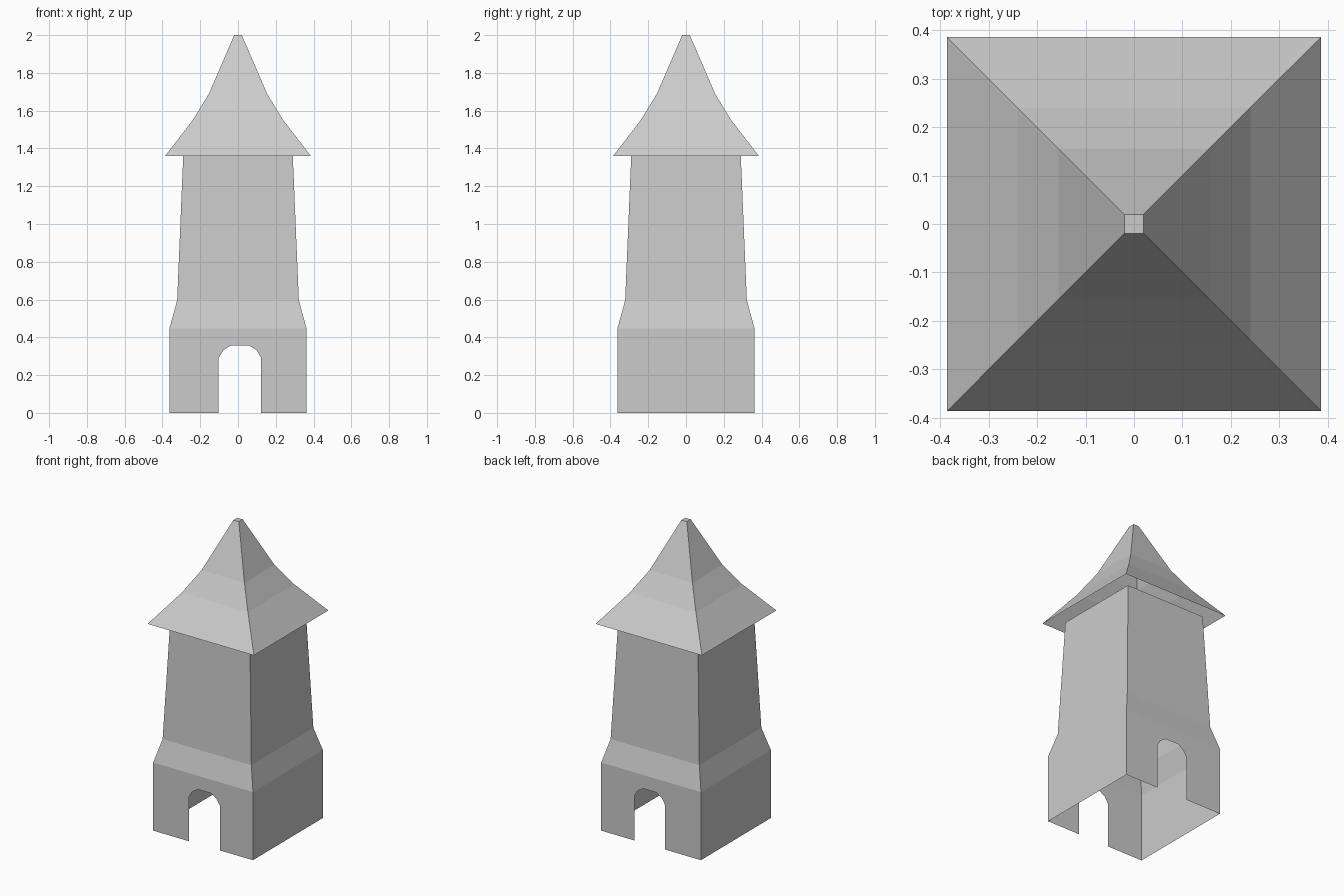
import bpy, bmesh

if "Cube" in bpy.data.objects:
    bpy.data.objects.remove(bpy.data.objects["Cube"])


def ring(bm, w, z):
    return [bm.verts.new((sx * w, sy * w, z))
            for sx, sy in ((-1, -1), (1, -1), (1, 1), (-1, 1))]


def loft(bm, profile):
    """Skin square rings of (half width, height); returns the rings."""
    rings = [ring(bm, w, z) for w, z in profile]
    for lo, hi in zip(rings, rings[1:]):
        for i in range(4):
            j = (i + 1) % 4
            bm.faces.new((lo[i], lo[j], hi[j], hi[i]))
    return rings


def finish(bm, name):
    mesh = bpy.data.meshes.new(name)
    bm.to_mesh(mesh)
    bm.free()
    obj = bpy.data.objects.new(name, mesh)
    bpy.context.collection.objects.link(obj)
    return obj


# Tower walls: thin open shell, plinth at the bottom and tapered shaft above
BASE_W, BASE_H = 0.3625, 0.447
bm = bmesh.new()
rings = loft(bm, [(BASE_W, BASE_H), (0.322, 0.597), (0.29, 1.36)])
top, foot = rings[0], ring(bm, BASE_W, 0)

# Plain plinth sides
for i, j in ((1, 2), (3, 0)):
    bm.faces.new((foot[i], foot[j], top[j], top[i]))

# Front and back plinth walls with an arched doorway
half_arch = [(0.112, 0), (0.112, 0.292), (0.088, 0.332), (0.046, 0.358)]
arch = [(0.01 - x, z) for x, z in half_arch]
arch += [(0.01 + x, z) for x, z in reversed(half_arch)]
for i, j, y, pts in ((0, 1, -BASE_W, arch), (2, 3, BASE_W, arch[::-1])):
    door = [bm.verts.new((x, y, z)) for x, z in pts]
    bm.faces.new([foot[i]] + door + [foot[j], top[j], top[i]])
finish(bm, "tower_walls")

# Flared roof, open underneath, with a small flat tip
bm = bmesh.new()
rings = loft(bm, [(0.386, 1.36), (0.24, 1.549), (0.156, 1.686), (0.02, 2.0)])
bm.faces.new(rings[-1])
finish(bm, "roof")
